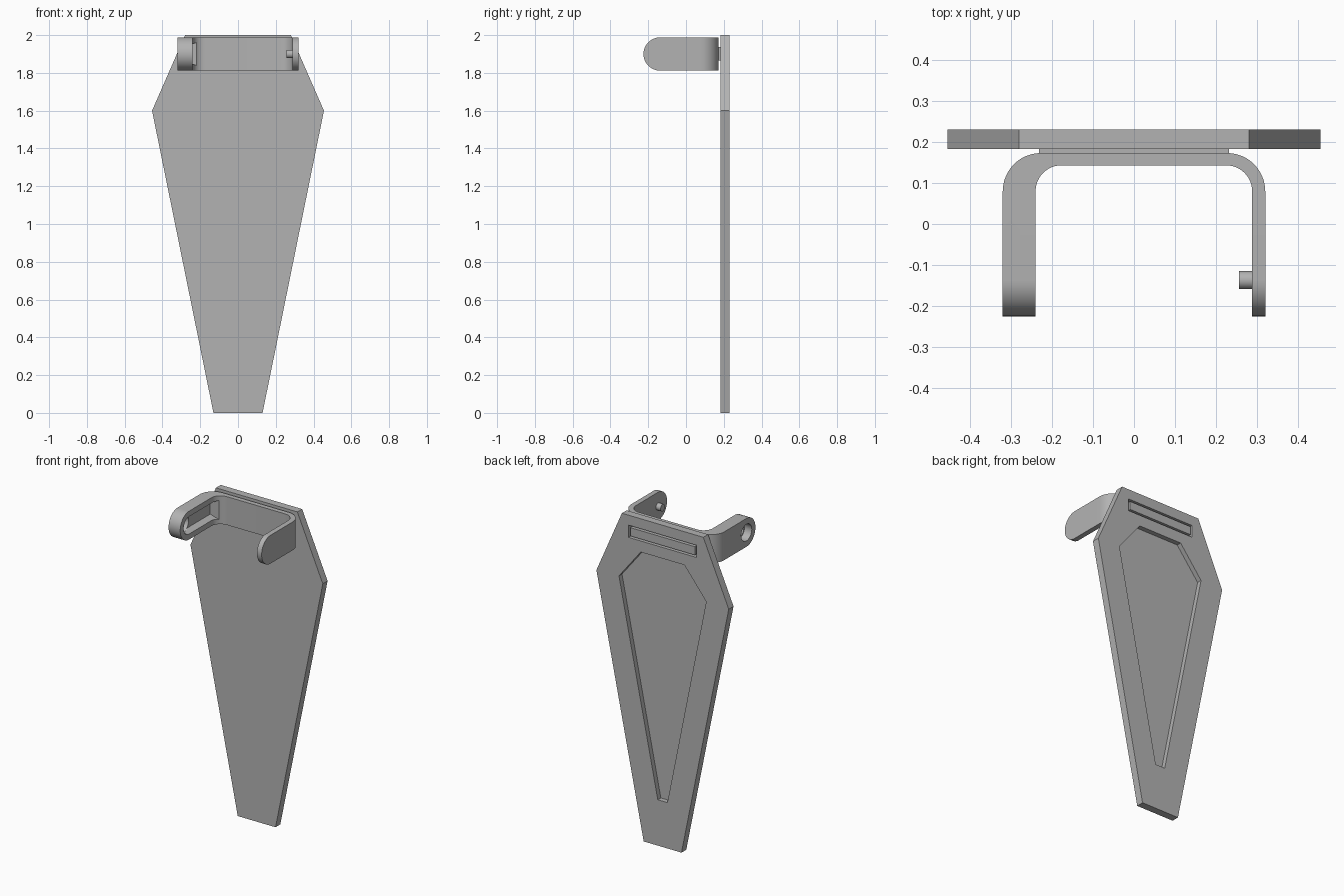
import bpy
import bmesh
from math import cos, sin, pi

if "Cube" in bpy.data.objects:
    bpy.data.objects.remove(bpy.data.objects["Cube"], do_unlink=True)

grey = bpy.data.materials.new("plain_grey")
grey.use_nodes = True
grey.diffuse_color = (0.45, 0.45, 0.45, 1)
grey.node_tree.nodes["Principled BSDF"].inputs["Base Color"].default_value = grey.diffuse_color


def prism(name, axis, lo, hi, profile, end_profile=None):
    """Extrude a 2D profile along an axis, optionally lofting to a second profile."""
    place = {"x": lambda u, v, t: (t, u, v),
             "y": lambda u, v, t: (u, t, v),
             "z": lambda u, v, t: (u, v, t)}[axis]
    bm = bmesh.new()
    a = [bm.verts.new(place(u, v, lo)) for u, v in profile]
    b = [bm.verts.new(place(u, v, hi)) for u, v in end_profile or profile]
    bm.faces.new(a)
    bm.faces.new(b[::-1])
    for i in range(len(a)):
        bm.faces.new((a[i - 1], a[i], b[i], b[i - 1]))
    bmesh.ops.recalc_face_normals(bm, faces=bm.faces[:])
    mesh = bpy.data.meshes.new(name)
    bm.to_mesh(mesh)
    bm.free()
    mesh.materials.append(grey)
    obj = bpy.data.objects.new(name, mesh)
    bpy.context.collection.objects.link(obj)
    return obj


def combine(target, tool, operation="DIFFERENCE"):
    """Apply a boolean and discard the tool."""
    mod = target.modifiers.new("shape", "BOOLEAN")
    mod.operation, mod.object, mod.solver = operation, tool, "EXACT"
    bpy.context.view_layer.update()
    graph = bpy.context.evaluated_depsgraph_get()
    mesh = bpy.data.meshes.new_from_object(target.evaluated_get(graph))
    target.modifiers.clear()
    target.data = mesh
    bpy.data.objects.remove(tool, do_unlink=True)


def arc(cx, cy, r, start, stop, steps=12):
    angles = [start + (stop - start) * i / steps for i in range(steps + 1)]
    return [(cx + r * cos(a), cy + r * sin(a)) for a in angles]


def mirrored(half):
    return half + [(-x, z) for x, z in reversed(half)]


def rect(x, z0, z1):
    return mirrored([(x, z0), (x, z1)])


def round_front(y0, y1, r):
    """Strip in the side plane with a half-round front end."""
    return [(y1, MID + r)] + arc(y0, MID, r, pi / 2, 3 * pi / 2, 24) + [(y1, MID - r)]


MID = 1.9          # height of the bracket centre line
PIVOT = -0.137     # depth of the peg and hole
FRONT, BACK = 0.183, 0.23

# Tapered plate with a sunken panel
plate = prism("tapered_plate", "y", FRONT, BACK,
              mirrored([(0.13, 0), (0.455, 1.6), (0.28, 2)]))
combine(plate, prism("panel_cutter", "y", 0.2, 0.3,
                     mirrored([(0.033, 0.285), (0.3, 1.605), (0.15, 1.793)])))

# Narrow rectangular groove near the top
groove = prism("groove_cutter", "y", 0.2, 0.3, rect(0.234, 1.862, 1.938))
combine(groove, prism("groove_core", "y", 0.1, 0.4, rect(0.222, 1.874, 1.926)))
combine(plate, groove)

# Mounting tab between bracket and plate
prism("mounting_tab", "y", 0.165, FRONT + 0.002, rect(0.232, 1.866, 1.936))

# U-shaped bracket with one thick and one thin arm
outline = ([(-0.32, -0.24)] + arc(-0.227, 0.08, 0.093, pi, pi / 2)
           + arc(0.227, 0.08, 0.093, pi / 2, 0)
           + [(0.32, -0.24), (0.288, -0.24)]
           + arc(0.225, 0.08, 0.063, 0, pi / 2)
           + arc(-0.177, 0.08, 0.063, pi / 2, pi) + [(-0.24, -0.24)])
bracket = prism("u_bracket", "z", 1.812, 1.988, outline)
combine(bracket, prism("end_rounder", "x", -0.5, 0.5,
                       round_front(PIVOT, 0.3, 0.0881)), "INTERSECT")

# Flared channel and pivot hole in the thick arm
combine(bracket, prism("channel_cutter", "x", -0.28, -0.2,
                       round_front(PIVOT, 0.127, 0.042),
                       round_front(PIVOT, 0.127, 0.066)))
combine(bracket, prism("hole_cutter", "x", -0.4, -0.27,
                       arc(PIVOT, MID, 0.052, 0, 2 * pi, 32)[:-1]))

# Peg on the thin arm
peg = prism("pivot_peg", "x", 0.256, 0.295, arc(PIVOT, MID, 0.022, 0, 2 * pi, 24)[:-1])

for obj in (bracket, peg):
    bpy.ops.object.select_all(action="DESELECT")
    obj.select_set(True)
    bpy.context.view_layer.objects.active = obj
    bpy.ops.object.shade_smooth_by_angle(angle=pi / 6)
